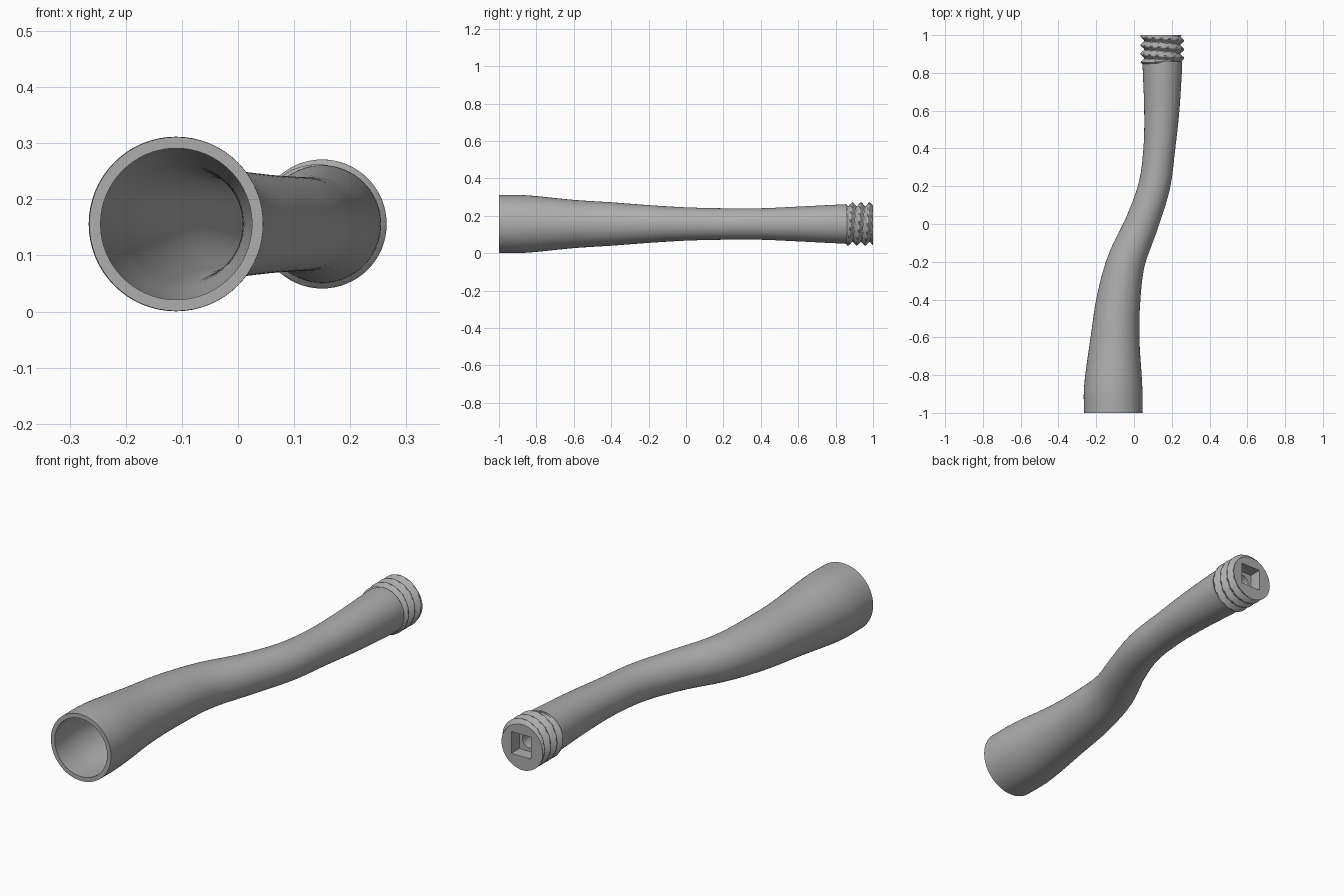
import bpy, bmesh, math
from mathutils import Vector

cube = bpy.data.objects.get("Cube")
if cube:
    bpy.data.objects.remove(cube, do_unlink=True)

SEG = 64          # sides of every ring
MID_Z = 0.156     # height of the handle axis
END_X = 0.15      # x of the threaded end
WALL = 0.02

grey = bpy.data.materials.new("plain grey")
grey.use_nodes = True
COLOUR = (0.42, 0.42, 0.42, 1)
grey.diffuse_color = COLOUR
grey.node_tree.nodes["Principled BSDF"].inputs["Base Color"].default_value = COLOUR

# Handle stations: y, centre x, outer radius
STATIONS = [(-1, -0.11, 0.155), (-0.86, -0.11, 0.154), (-0.6, -0.1, 0.129),
            (-0.4, -0.082, 0.116), (-0.2, -0.042, 0.101), (0, 0.04, 0.089),
            (0.2, 0.107, 0.084), (0.4, 0.134, 0.084), (0.6, 0.147, 0.093),
            (0.8, END_X, 0.103), (0.86, END_X, 0.105)]


def slope(i, k):
    if i in (0, len(STATIONS) - 1):
        return 0
    a, b = STATIONS[i - 1], STATIONS[i + 1]
    return (b[k] - a[k]) / (b[0] - a[0])


def sample(y, k):
    """Smooth value of column k along the handle."""
    i = max(j for j in range(len(STATIONS) - 1) if STATIONS[j][0] <= y or j == 0)
    a, b = STATIONS[i], STATIONS[i + 1]
    h = b[0] - a[0]
    t = (y - a[0]) / h
    return ((2*t**3 - 3*t**2 + 1) * a[k] + (t**3 - 2*t**2 + t) * h * slope(i, k)
            + (3*t**2 - 2*t**3) * b[k] + (t**3 - t**2) * h * slope(i + 1, k))


def ring(x, y, radius, lean=0.0):
    """Ring across the axis; radius is a number or a function of angle."""
    points = []
    for i in range(SEG):
        a = math.tau * i / SEG
        r = radius(a) if callable(radius) else radius
        side = r * math.cos(a)
        points.append(Vector((x + side * math.cos(lean), y - side * math.sin(lean),
                              MID_Z + r * math.sin(a))))
    return points


def loft(name, rings):
    """Skin a closed sequence of rings into one solid with a hole through it."""
    bm = bmesh.new()
    loops = [[bm.verts.new(p) for p in points] for points in rings]
    for n, low in enumerate(loops):
        high = loops[(n + 1) % len(loops)]
        for i in range(SEG):
            j = (i + 1) % SEG
            bm.faces.new((low[i], low[j], high[j], high[i]))
    bmesh.ops.recalc_face_normals(bm, faces=bm.faces)
    mesh = bpy.data.meshes.new(name)
    bm.to_mesh(mesh)
    bm.free()
    mesh.materials.append(grey)
    obj = bpy.data.objects.new(name, mesh)
    bpy.context.collection.objects.link(obj)
    bpy.ops.object.select_all(action='DESELECT')
    obj.select_set(True)
    bpy.context.view_layer.objects.active = obj
    bpy.ops.object.shade_smooth_by_angle(angle=math.radians(32))
    return obj


def tube_ring(y, inset):
    e = 0.005
    lo, hi = max(y - e, -1), min(y + e, 0.86)
    lean = math.atan((sample(hi, 1) - sample(lo, 1)) / (hi - lo))
    return ring(sample(y, 1), y, sample(y, 2) - inset, lean)


# Hollow curved handle: outside going back, bore returning to the front
steps = [-1 + 1.86 * n / 60 for n in range(61)]
loft("handle_tube", [tube_ring(y, 0) for y in steps]
     + [tube_ring(y, WALL) for y in reversed(steps)])

# Threaded end with a square socket and a round hole behind it
START, PITCH, ROOT, DEPTH = 0.855, 0.046, 0.096, 0.019


def thread_radius(y):
    def radius(a):
        phase = ((y - START) / PITCH - a / math.tau) % 1
        wave = 1 - abs(2 * phase - 1)
        return ROOT + DEPTH * min(1, max(0, 1.35 * wave - 0.15))
    return radius


def square(a):
    return 0.051 / max(abs(math.cos(a)), abs(math.sin(a)))


ROWS = 48
thread = [ring(END_X, START + (1 - START) * n / ROWS,
               thread_radius(START + (1 - START) * n / ROWS)) for n in range(ROWS + 1)]
socket = [ring(END_X, 1, square), ring(END_X, 0.94, square),
          ring(END_X, 0.94, 0.035), ring(END_X, 0.84, 0.035),
          ring(END_X, 0.84, ROOT)]
loft("threaded_end", thread + socket)
